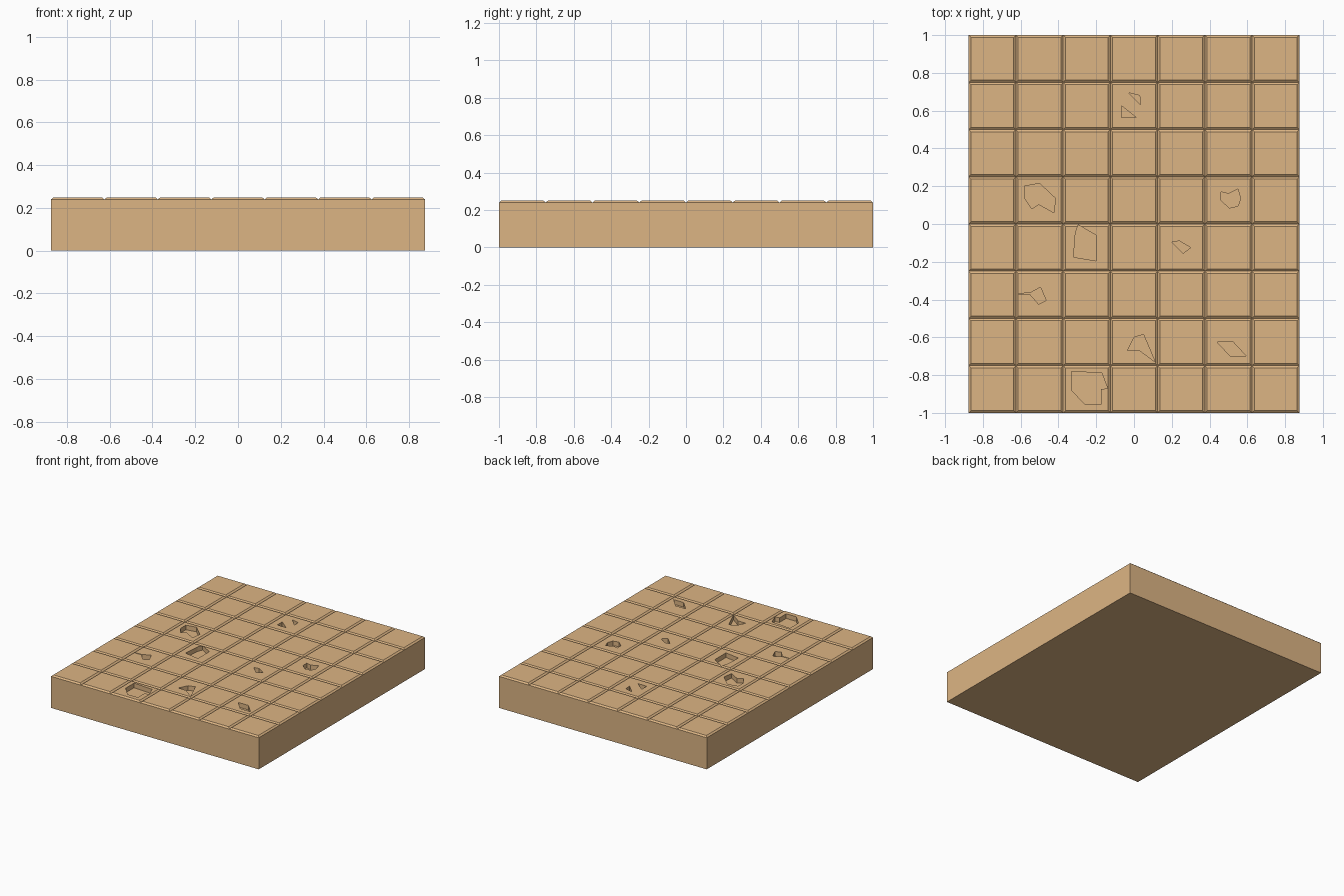
import bpy, bmesh

if "Cube" in bpy.data.objects:
    bpy.data.objects.remove(bpy.data.objects["Cube"])

TILE, COLS, ROWS = 0.25, 7, 8
TOP, GROOVE, CHAMFER, PIT = 0.25, 0.24, 0.012, 0.035

stone = bpy.data.materials.new("sandstone")
stone.diffuse_color = (0.72, 0.46, 0.23, 1)
stone.use_nodes = True
stone.node_tree.nodes["Principled BSDF"].inputs["Base Color"].default_value = stone.diffuse_color


def make_object(name, bm):
    bmesh.ops.recalc_face_normals(bm, faces=bm.faces)
    mesh = bpy.data.meshes.new(name)
    bm.to_mesh(mesh)
    bm.free()
    mesh.materials.append(stone)
    obj = bpy.data.objects.new(name, mesh)
    bpy.context.collection.objects.link(obj)
    return obj


# Slab: tile grid, chamfered tile tops, sides and bottom
bm = bmesh.new()
grid = [[bm.verts.new(((i - COLS / 2) * TILE, (j - ROWS / 2) * TILE, GROOVE))
         for j in range(ROWS + 1)] for i in range(COLS + 1)]
for i in range(COLS):
    for j in range(ROWS):
        bm.faces.new((grid[i][j], grid[i + 1][j], grid[i + 1][j + 1], grid[i][j + 1]))
rim = [e for e in bm.edges if e.is_boundary]
tiles = bm.faces[:]
skirt = bmesh.ops.extrude_edge_only(bm, edges=rim)["geom"]
for v in skirt:
    if isinstance(v, bmesh.types.BMVert):
        v.co.z = 0
bmesh.ops.inset_individual(bm, faces=tiles, thickness=CHAMFER, depth=TOP - GROOVE,
                           use_even_offset=True)
bmesh.ops.holes_fill(bm, edges=[e for e in bm.edges if e.is_boundary], sides=0)
floor = make_object("tiled_floor", bm)

# Outlines of the broken-out chips in the tiles
chips = [
    [(-.03, .695), (.03, .68), (.035, .63)],
    [(-.065, .625), (.01, .565), (-.065, .565)],
    [(-.58, .20), (-.50, .215), (-.415, .135), (-.425, .06), (-.505, .105), (-.54, .08), (-.58, .14)],
    [(.46, .17), (.5, .16), (.55, .185), (.565, .135), (.55, .095), (.505, .085), (.46, .125)],
    [(-.295, -.005), (-.2, -.06), (-.2, -.195), (-.32, -.175), (-.31, -.045)],
    [(.2, -.095), (.24, -.09), (.30, -.125), (.26, -.155)],
    [(-.61, -.368), (-.55, -.365), (-.495, -.335), (-.465, -.405), (-.505, -.425), (-.55, -.373), (-.61, -.372)],
    [(0, -.60), (.05, -.585), (.112, -.73), (.03, -.67), (-.035, -.67)],
    [(.44, -.625), (.525, -.625), (.595, -.70), (.51, -.70)],
    [(-.33, -.78), (-.17, -.79), (-.14, -.87), (-.175, -.875), (-.175, -.955), (-.26, -.955), (-.33, -.88)],
]
bm = bmesh.new()
for outline in chips:
    face = bm.faces.new([bm.verts.new((x, y, TOP - PIT)) for x, y in outline])
    geom = bmesh.ops.extrude_face_region(bm, geom=[face], use_keep_orig=True)["geom"]
    for v in geom:
        if isinstance(v, bmesh.types.BMVert):
            v.co.z = TOP + 0.05
cutter = make_object("chip_cutter", bm)
cutter.hide_render = True

# Cut the chips out and drop the helper
cut = floor.modifiers.new("chips", 'BOOLEAN')
cut.operation, cut.solver, cut.object = 'DIFFERENCE', 'EXACT', cutter
bpy.context.view_layer.objects.active = floor
floor.select_set(True)
bpy.ops.object.modifier_apply(modifier=cut.name)
bpy.data.objects.remove(cutter)
